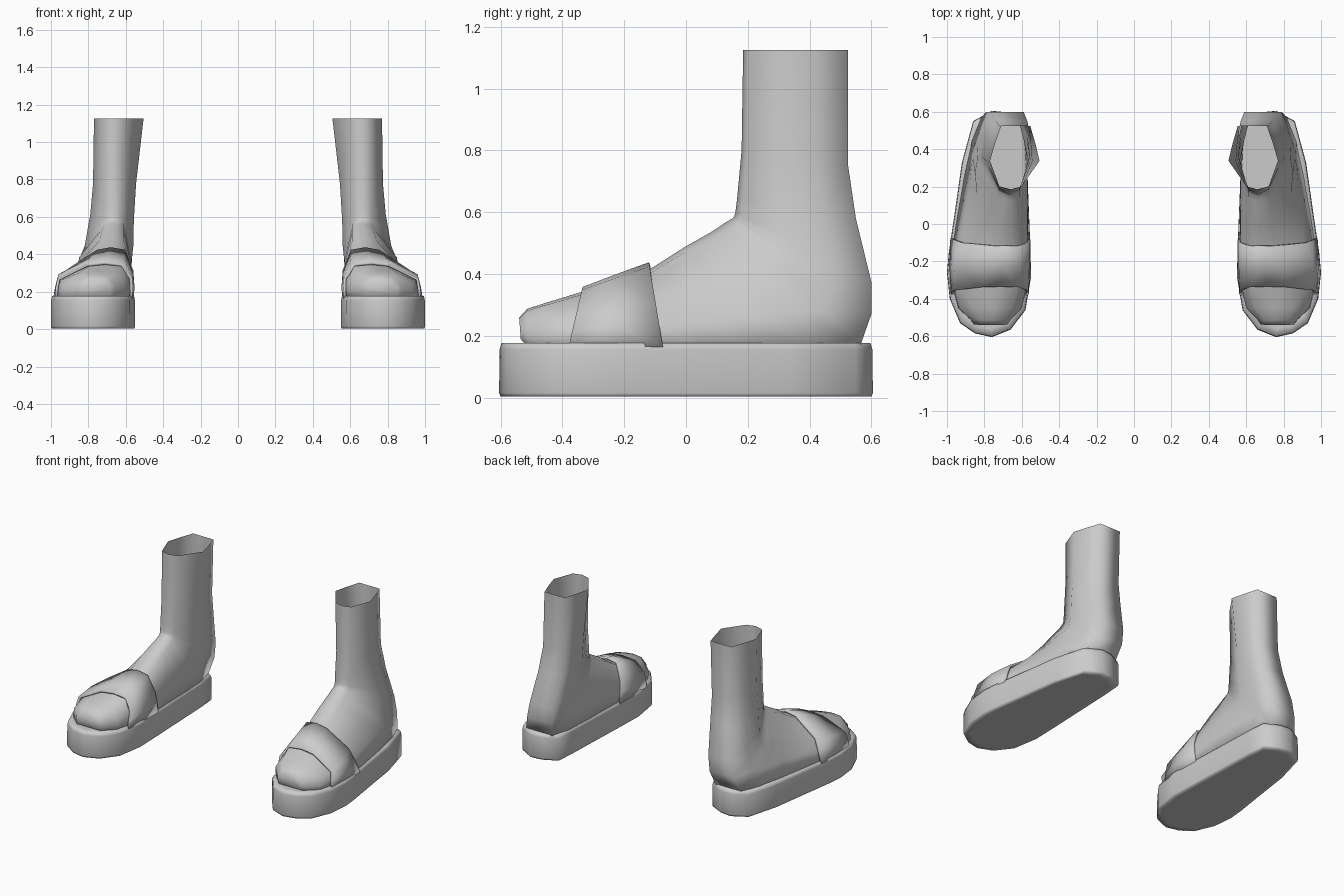
import bpy, bmesh

grey = bpy.data.materials.new("grey")
grey.diffuse_color = (0.6, 0.6, 0.6, 1)


def loft(name, rings, closed=True, caps=()):
    """Skin a list of equal-length rings, mirrored into a left/right pair."""
    bm = bmesh.new()
    rows = [[bm.verts.new(p) for p in ring] for ring in rings]
    n = len(rows[0])
    for r0, r1 in zip(rows, rows[1:]):
        for i in range(n if closed else n - 1):
            j = (i + 1) % n
            bm.faces.new((r0[i], r0[j], r1[j], r1[i]))
    for c in caps:
        bm.faces.new(rows[c])
    bmesh.ops.recalc_face_normals(bm, faces=bm.faces)
    me = bpy.data.meshes.new(name)
    bm.to_mesh(me)
    bm.free()
    me.materials.append(grey)
    me.shade_smooth()
    ob = bpy.data.objects.new(name, me)
    bpy.context.collection.objects.link(ob)
    ob.modifiers.new("pair", 'MIRROR').use_mirror_merge = False
    return ob


def section(ty, tz, by, bz, a, b, c, d, e, f):
    """Cross-section from underside/heel (t=0) to instep/shin (t=1)."""
    pts = [(e, 0), ((c + e) / 2 - 0.003, .28), (c, .55), (a, .95), ((a + b) / 2, 1),
           (b, .95), (d, .55), ((d + f) / 2 + 0.003, .28), (f, 0)]
    return [(x, by + (ty - by) * t, bz + (tz - bz) * t) for x, t in pts]


# foot and lower leg: sections swing from upright at the toe to level at the shin
foot = [
    (-.515, .287, -.51, .16, .70, .82, .66, .87, .67, .87),
    (-.45, .308, -.45, .16, .65, .85, .60, .93, .61, .94),
    (-.335, .343, -.335, .16, .62, .80, .575, .95, .575, .97),
    (-.22, .385, -.22, .16, .61, .77, .57, .945, .565, .975),
    (-.11, .42, -.08, .16, .61, .75, .57, .90, .565, .97),
    (0, .49, .05, .16, .61, .74, .57, .86, .57, .95),
    (.08, .535, .25, .16, .61, .73, .57, .84, .575, .915),
    (.125, .565, .45, .16, .61, .72, .57, .85, .585, .87),
    (.15, .58, .565, .17, .61, .72, .565, .84, .62, .82),
    (.155, .585, .60, .27, .61, .72, .56, .82, .60, .79),
    (.16, .60, .60, .375, .61, .72, .56, .81, .59, .77),
    (.165, .64, .55, .58, .61, .72, .555, .79, .57, .74),
    (.18, .80, .525, .75, .61, .72, .545, .775, .565, .72),
    (.185, 1.125, .525, 1.125, .60, .72, .505, .77, .555, .71),
]
rings = [section(*r) for r in foot]
# rounded toe tip
tip = [(.77 + (x - .77) * .85, y - .025, .225 + (z - .225) * .55) for x, y, z in rings[0]]
loft("foot_and_leg", [tip] + rings, caps=(0,))

# broad strap over the forefoot
strap = [
    (-.335, .358, -.38, .165, .62, .81, .565, .965, .565, .98),
    (-.23, .398, -.22, .165, .61, .78, .56, .96, .555, .988),
    (-.12, .438, -.075, .165, .605, .755, .56, .92, .555, .982),
]
ob = loft("strap", [section(*r) for r in strap], closed=False)
thick = ob.modifiers.new("thickness", 'SOLIDIFY')
thick.thickness = 0.015
thick.offset = -1

# sole: plan outline stacked in slightly inset layers
outline = [(.76, -.605), (.66, -.565), (.58, -.46), (.55, -.28), (.555, -.1), (.565, .15),
           (.575, .42), (.585, .55), (.68, .597), (.76, .605), (.86, .55), (.92, .33),
           (.96, .05), (.99, -.15), (1.0, -.26), (.985, -.4), (.93, -.53), (.85, -.585)]
layers = [(.85, .003), (.985, .003), (1, .015), (.995, .155), (.975, .176), (.85, .176)]
loft("sole", [[(.775 + (x - .775) * s, y * (s + 1) / 2, z) for x, y in outline]
              for s, z in layers], caps=(0, -1))
